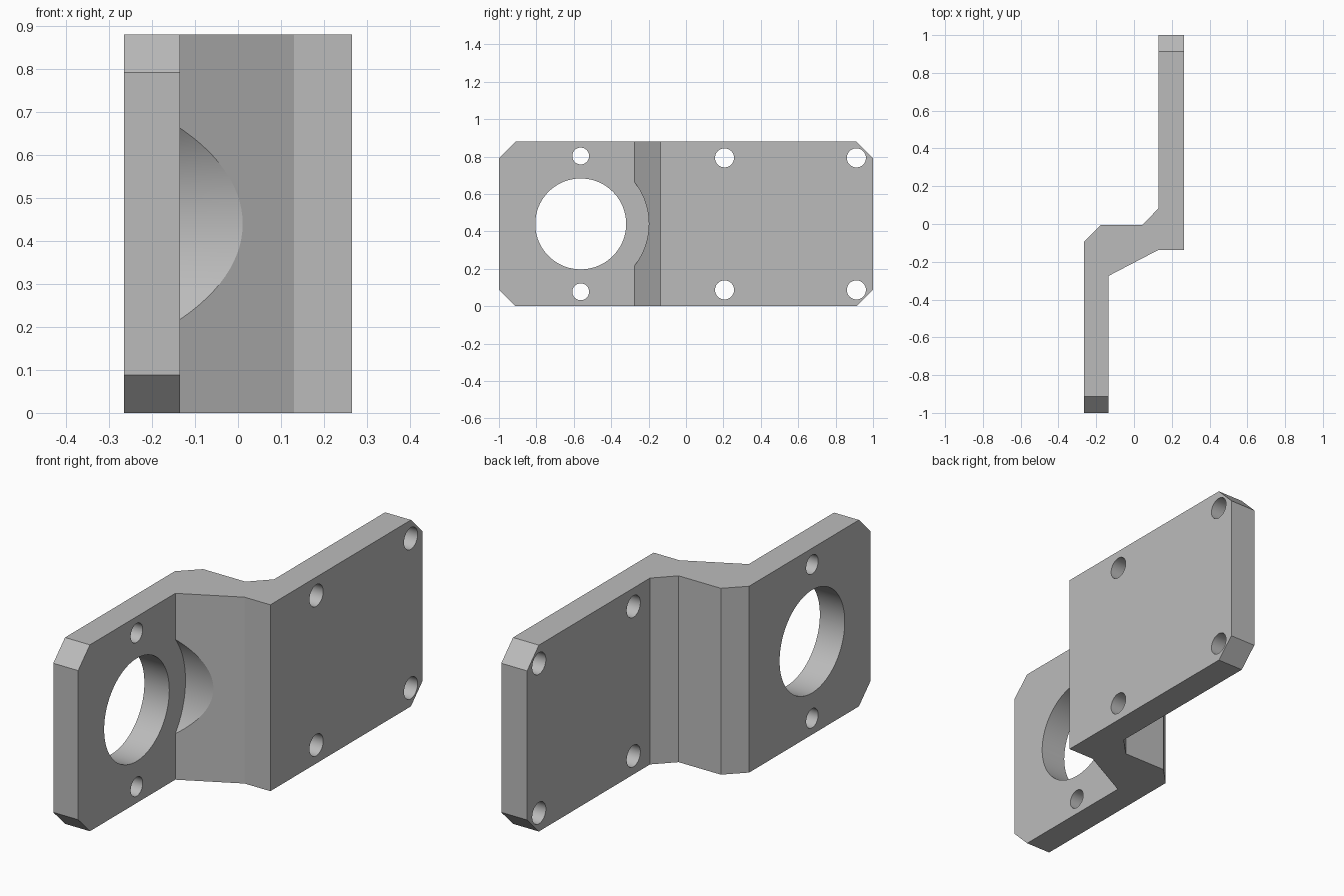
import bpy, bmesh, math
from mathutils import Matrix, Vector

if "Cube" in bpy.data.objects:
    bpy.data.objects.remove(bpy.data.objects["Cube"])

HEIGHT = 0.88
MID = HEIGHT / 2
FACE_X = -0.135          # outer face of the lower plate
BORE_Y = -0.563

grey = bpy.data.materials.new("plain grey")
grey.use_nodes = True
colour = (0.5, 0.5, 0.5, 1)
grey.diffuse_color = colour
grey.node_tree.nodes["Principled BSDF"].inputs["Base Color"].default_value = colour


def add_object(name, bm):
    bmesh.ops.recalc_face_normals(bm, faces=bm.faces)
    mesh = bpy.data.meshes.new(name)
    bm.to_mesh(mesh)
    bm.free()
    mesh.materials.append(grey)
    obj = bpy.data.objects.new(name, mesh)
    bpy.context.collection.objects.link(obj)
    return obj


def add_cylinder(bm, y, z, radius, x0, x1, sides):
    place = Matrix.Translation(((x0 + x1) / 2, y, z)) @ Matrix.Rotation(math.pi / 2, 4, 'Y')
    bmesh.ops.create_cone(bm, cap_ends=True, segments=sides, radius1=radius,
                          radius2=radius, depth=x1 - x0, matrix=place)


# Stepped plate: plan outline raised to full height
outline = [(-0.265, -1), (FACE_X, -1), (FACE_X, -0.275), (0.13, -0.137),
           (0.265, -0.137), (0.265, 1), (0.13, 1), (0.13, 0.083),
           (0.043, -0.006), (-0.178, -0.006), (-0.265, -0.093)]
bm = bmesh.new()
base = bm.faces.new([bm.verts.new((x, y, 0)) for x, y in outline])
top = bmesh.ops.extrude_face_region(bm, geom=[base])["geom"]
bmesh.ops.translate(bm, vec=(0, 0, HEIGHT),
                    verts=[v for v in top if isinstance(v, bmesh.types.BMVert)])
bmesh.ops.recalc_face_normals(bm, faces=bm.faces)

# Clipped corners at both ends
for sy in (-1, 1):
    for sz in (-1, 1):
        geom = bm.verts[:] + bm.edges[:] + bm.faces[:]
        cut = bmesh.ops.bisect_plane(bm, geom=geom, clear_outer=True,
                                     plane_co=(0, sy, MID + sz * (MID - 0.088)),
                                     plane_no=Vector((0, sy, sz)).normalized())
        edges = [e for e in cut["geom_cut"] if isinstance(e, bmesh.types.BMEdge)]
        bmesh.ops.edgeloop_fill(bm, edges=edges)
bracket = add_object("bracket", bm)

# Through holes: bore, its two screw holes, and four plate holes
bm = bmesh.new()
add_cylinder(bm, BORE_Y, MID, 0.243, -0.5, 0.5, 96)
for side in (-1, 1):
    add_cylinder(bm, BORE_Y, MID + side * 0.363, 0.045, -0.5, 0.5, 40)
    for y in (0.206, 0.911):
        add_cylinder(bm, y, MID + side * 0.353, 0.051, -0.5, 0.5, 40)
hole_cutter = add_object("hole_cutter", bm)

# Round clearance scooped into the sloped web
bm = bmesh.new()
add_cylinder(bm, BORE_Y, MID, 0.364, FACE_X, 0.2, 128)
recess_cutter = add_object("recess_cutter", bm)

cutters = (recess_cutter, hole_cutter)
for cutter in cutters:
    mod = bracket.modifiers.new(cutter.name, 'BOOLEAN')
    mod.operation = 'DIFFERENCE'
    mod.solver = 'EXACT'
    mod.object = cutter
    cutter.hide_render = True

# Bake the cuts, then drop the cutters
depsgraph = bpy.context.evaluated_depsgraph_get()
cut_mesh = bpy.data.meshes.new_from_object(bracket.evaluated_get(depsgraph))
bracket.modifiers.clear()
bracket.data = cut_mesh
for cutter in cutters:
    bpy.data.objects.remove(cutter)

for obj in bpy.context.selected_objects:
    obj.select_set(False)
bracket.select_set(True)
bpy.context.view_layer.objects.active = bracket
bpy.ops.object.shade_smooth_by_angle(angle=math.radians(25))
